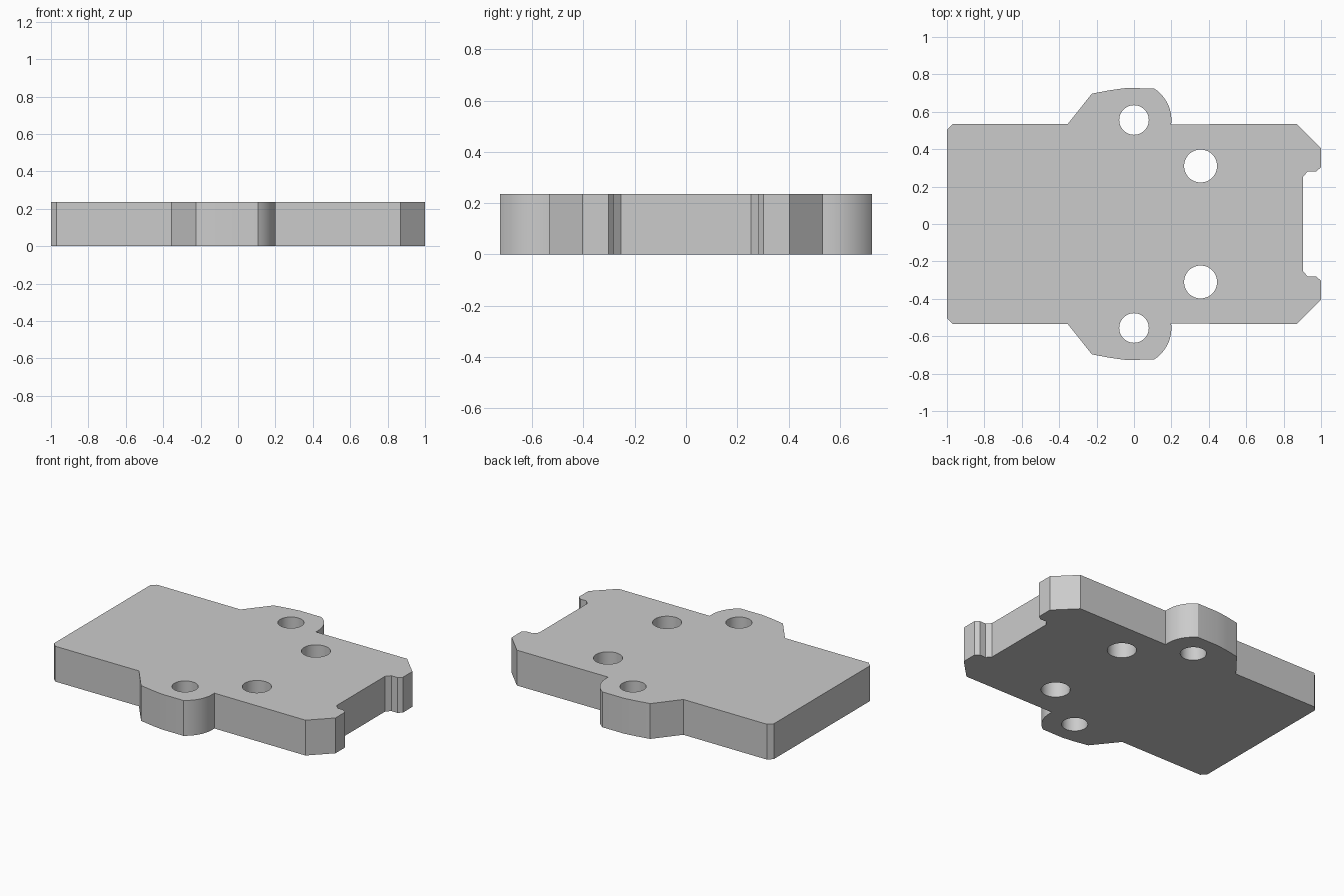
import bpy
import bmesh
from math import cos, sin, radians

if "Cube" in bpy.data.objects:
    bpy.data.objects.remove(bpy.data.objects["Cube"], do_unlink=True)

HEIGHT = 0.235
EAR_Y = 0.556

grey = bpy.data.materials.new("plain_grey")
grey.use_nodes = True
colour = (0.6, 0.6, 0.6, 1)
grey.diffuse_color = colour
grey.node_tree.nodes["Principled BSDF"].inputs["Base Color"].default_value = colour


def prism(name, loops, z0, z1):
    """Extrude closed outlines upward into one mesh object."""
    bm = bmesh.new()
    for loop in loops:
        face = bm.faces.new([bm.verts.new((x, y, z0)) for x, y in loop])
        top = bmesh.ops.extrude_face_region(bm, geom=[face])["geom"]
        bmesh.ops.translate(bm, vec=(0, 0, z1 - z0),
                            verts=[v for v in top if isinstance(v, bmesh.types.BMVert)])
    bmesh.ops.recalc_face_normals(bm, faces=bm.faces[:])
    mesh = bpy.data.meshes.new(name)
    bm.to_mesh(mesh)
    bm.free()
    obj = bpy.data.objects.new(name, mesh)
    bpy.context.collection.objects.link(obj)
    obj.data.materials.append(grey)
    return obj


def arc(cx, cy, r, start, end, count):
    angles = [radians(start + (end - start) * i / count) for i in range(count + 1)]
    return [(cx + r * cos(a), cy + r * sin(a)) for a in angles]


# Half outline: chamfered end, ear rounded about its hole, notched end
half = [(-1, 0.505), (-0.97, 0.535), (-0.355, 0.534), (-0.225, 0.697),
        (-0.13, 0.715), (-0.05, 0.726)]
half += arc(0, EAR_Y, 0.2, 58, -6.6, 12)
half += [(0.87, 0.534), (1, 0.404), (1, 0.303), (0.975, 0.282),
         (0.93, 0.282), (0.904, 0.253)]
outline = half + [(x, -y) for x, y in reversed(half)]
plate = prism("mounting_plate", [outline], 0, HEIGHT)

# Through holes, mirrored front to back
holes = []
for side in (1, -1):
    for x, y, r in ((0, EAR_Y, 0.079), (0.356, 0.31, 0.088)):
        holes.append(arc(x, y * side, r, 0, 360, 48)[:-1])
cutter = prism("hole_cutter", holes, -0.1, HEIGHT + 0.1)
cutter.hide_render = True

cut = plate.modifiers.new("holes", "BOOLEAN")
cut.operation = "DIFFERENCE"
cut.solver = "EXACT"
cut.object = cutter

bpy.ops.object.select_all(action="DESELECT")
plate.select_set(True)
bpy.context.view_layer.objects.active = plate
bpy.ops.object.modifier_apply(modifier=cut.name)
bpy.data.objects.remove(cutter, do_unlink=True)
bpy.ops.object.shade_smooth_by_angle(angle=radians(25))
